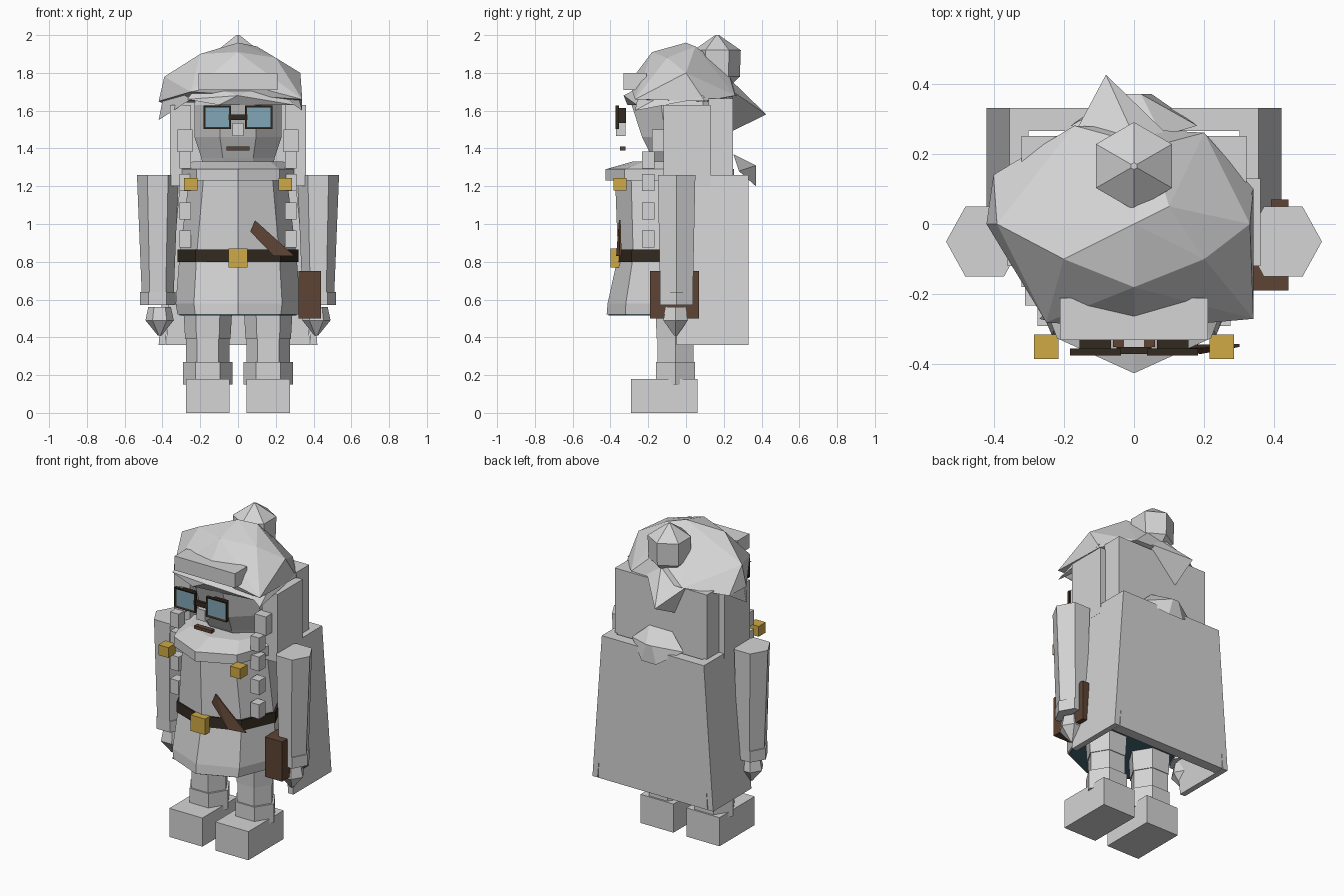
import bpy, bmesh, math
from mathutils import Matrix, Vector

default_cube = bpy.data.objects.get("Cube")
if default_cube:
    bpy.data.objects.remove(default_cube)


def make_material(name, red, green, blue):
    material = bpy.data.materials.new(name)
    material.use_nodes = True
    material.diffuse_color = (red, green, blue, 1)
    shader = material.node_tree.nodes["Principled BSDF"]
    shader.inputs["Base Color"].default_value = material.diffuse_color
    return material


GREY = make_material("plain_grey", .66, .66, .66)
DARK = make_material("dark_leather", .032, .023, .014)
BROWN = make_material("brown_leather", .11, .057, .034)
GOLD = make_material("gold", .62, .4, .06)
GLASS = make_material("blue_glass", .22, .38, .47)
TEAL = make_material("teal_lining", .06, .14, .19)


def finish(name, mesh_builder, *materials, paired=False):
    """Turn a bmesh into an object, mirrored across x when it is one of a pair."""
    bmesh.ops.recalc_face_normals(mesh_builder, faces=mesh_builder.faces)
    mesh = bpy.data.meshes.new(name)
    mesh_builder.to_mesh(mesh)
    mesh_builder.free()
    for material in materials:
        mesh.materials.append(material)
    part = bpy.data.objects.new(name, mesh)
    bpy.context.collection.objects.link(part)
    if paired:
        part.modifiers.new("both_sides", "MIRROR")
    return part


def placement(centre, size):
    return Matrix.Translation(centre) @ Matrix.Diagonal((*size, 1))


def box(name, centre, size, material=GREY, paired=False):
    builder = bmesh.new()
    bmesh.ops.create_cube(builder, size=1, matrix=placement(centre, size))
    return finish(name, builder, material, paired=paired)


def loft(name, centre, rings, sides=6, turn=0, material=GREY, paired=False):
    """Capped skin over elliptical rings given as (height, width radius, depth radius)."""
    builder = bmesh.new()
    angles = [turn + math.tau * step / sides for step in range(sides)]
    loops = [[builder.verts.new((centre[0] + wide * math.cos(angle),
                                 centre[1] + deep * math.sin(angle), height))
              for angle in angles] for height, wide, deep in rings]
    for lower, upper in zip(loops, loops[1:]):
        for near in range(sides):
            far = (near + 1) % sides
            builder.faces.new((lower[near], lower[far], upper[far], upper[near]))
    builder.faces.new(loops[0])
    builder.faces.new(loops[-1])
    return finish(name, builder, material, paired=paired)


def hull(name, points, material=GREY, paired=False, thickness=0):
    """Faceted convex solid around the points, optionally deepened along y."""
    builder = bmesh.new()
    for point in points:
        builder.verts.new(point)
        if thickness:
            builder.verts.new(Vector(point) + Vector((0, thickness, 0)))
    bmesh.ops.convex_hull(builder, input=builder.verts)
    return finish(name, builder, material, paired=paired)


# Tunic with flared skirt, hem band, lining and collar
trunk = (0, -.085)
loft("tunic", trunk, [(.52, .32, .335), (.58, .33, .33), (.83, .31, .275), (1.23, .26, .29)], sides=8)
loft("skirt_lining", trunk, [(.515, .31, .325), (.52, .31, .325)], sides=8, material=TEAL)
loft("collar", trunk, [(1.23, .31, .34), (1.29, .31, .34), (1.33, .24, .2)], sides=8)

# Belt, buckle, strap end, pouch and brooches
loft("belt", trunk, [(.8, .32, .29), (.865, .32, .285)], sides=8, material=DARK)
box("buckle", (0, -.375, .82), (.1, .05, .1), GOLD)
hull("belt_strap", [(.09, -.355, 1.02), (.065, -.355, .96), (.19, -.37, .83), (.3, -.35, .83)],
     BROWN, thickness=.009)
box("pouch", (.38, -.06, .625), (.12, .26, .25), BROWN)
box("brooches", (.25, -.35, 1.21), (.07, .07, .065), GOLD, paired=True)

# Head and face
loft("head", (0, -.02), [(1.3, .2, .14), (1.35, .21, .17), (1.46, .25, .23), (1.63, .25, .29),
                         (1.75, .23, .25)], sides=8, turn=math.pi / 8)
box("nose", (0, -.345, 1.5), (.06, .05, .07))
box("mouth", (0, -.335, 1.4), (.12, .03, .02), BROWN)
box("glasses_bridge", (0, -.36, 1.565), (.1, .02, .03), DARK)

# Spectacle frames whose front and back faces are inset as lenses
frame_builder = bmesh.new()
bmesh.ops.create_cube(frame_builder, size=1, matrix=placement((.11, -.364, 1.565), (.145, .02, .125)))
lens_faces = [face for face in frame_builder.faces if abs(face.normal.y) > .5]
bmesh.ops.inset_individual(frame_builder, faces=lens_faces, thickness=.016, depth=-.005)
for face in lens_faces:
    face.material_index = 1
finish("spectacle_frames", frame_builder, DARK, GLASS, paired=True)
box("lens_housings", (.11, -.338, 1.575), (.09, .04, .08), DARK, paired=True)

# Faceted hair cap, jutting locks, fringe and bun
hull("hair_cap", [(-.42, 0, 1.65), (-.4, .14, 1.64), (-.39, 0, 1.78), (-.2, -.1, 1.9), (0, 0, 1.96),
                  (.1, .05, 1.94), (.33, 0, 1.8), (.34, .1, 1.65), (.34, -.27, 1.66), (0, -.3, 1.75),
                  (-.25, -.28, 1.7), (.2, .26, 1.68), (-.17, .28, 1.68), (0, -.18, 1.91),
                  (.2, -.1, 1.88), (.05, .22, 1.82)])
hull("back_lock", [(-.08, .425, 1.58), (-.2, .2, 1.7), (.1, .25, 1.7), (-.1, .2, 1.47), (0, .25, 1.75)])
hull("temple_lock", [(.34, -.27, 1.6), (.34, .1, 1.67), (.2, -.25, 1.7), (.3, 0, 1.75)])
hull("side_lock", [(-.42, 0, 1.55), (-.4, .14, 1.64), (-.38, 0, 1.75), (-.25, -.25, 1.66), (-.3, 0, 1.65)])
hull("brow_locks", [(-.27, -.27, 1.66), (.3, -.26, 1.63), (0, -.33, 1.68), (-.1, -.31, 1.63),
                    (.2, -.2, 1.75), (-.2, -.2, 1.75)])
box("fringe", (0, -.27, 1.755), (.42, .12, .09))
loft("hair_bun", (0, .165), [(1.69, .03, .03), (1.78, .12, .12), (1.92, .125, .125), (2, .01, .01)],
     turn=math.pi / 6)

# Jagged tuft at the nape
hull("nape_tuft", [(side * wide, deep, height) for side in (-1, 1) for wide, deep, height in
                   ((.02, .37, 1.31), (.05, .37, 1.2), (.18, .28, 1.28), (.08, .25, 1.37))])

# Long hair slabs, ear tufts and hanging locks
box("back_hair", (0, .185, 1.42), (.64, .13, .49))
box("side_hair", (.305, .005, 1.415), (.11, .25, .43), paired=True)
box("ear_tufts", (.28, -.13, 1.44), (.08, .1, .12), paired=True)
for height in (.92, 1.07, 1.22, 1.34):
    box("hanging_locks", (.28, -.2, height), (.06, .065, .09), paired=True)

# Cape: tapered back panel and slanted side flaps
hull("cape_back", [(side * wide, .265, height) for side in (-1, 1)
                   for wide, height in ((.33, 1.26), (.38, .36))], thickness=.065)
hull("cape_flaps", [(.3, -.05, 1.26), (.355, -.05, 1.26), (.385, -.05, .36), (.42, -.05, .36)],
     paired=True, thickness=.38)

# Arms, cuffs and hands
shoulder = (.425, -.05)
loft("arms", shoulder, [(.64, .085, .1), (1.26, .11, .115)], paired=True)
loft("sleeve_cuffs", shoulder, [(.57, .095, .1), (.64, .095, .1)], paired=True)
loft("hands", (.415, -.055), [(.41, .01, .01), (.49, .075, .075), (.56, .06, .06)], paired=True)

# Legs and boots
hip = (.16, -.055)
loft("thighs", hip, [(.39, .12, .115), (.56, .13, .125)], paired=True)
loft("shins", hip, [(.25, .115, .11), (.39, .115, .11)], paired=True)
loft("boot_cuffs", hip, [(.15, .13, .12), (.27, .13, .12)], paired=True)
box("boots", (.16, -.115, .09), (.23, .35, .18), paired=True)
